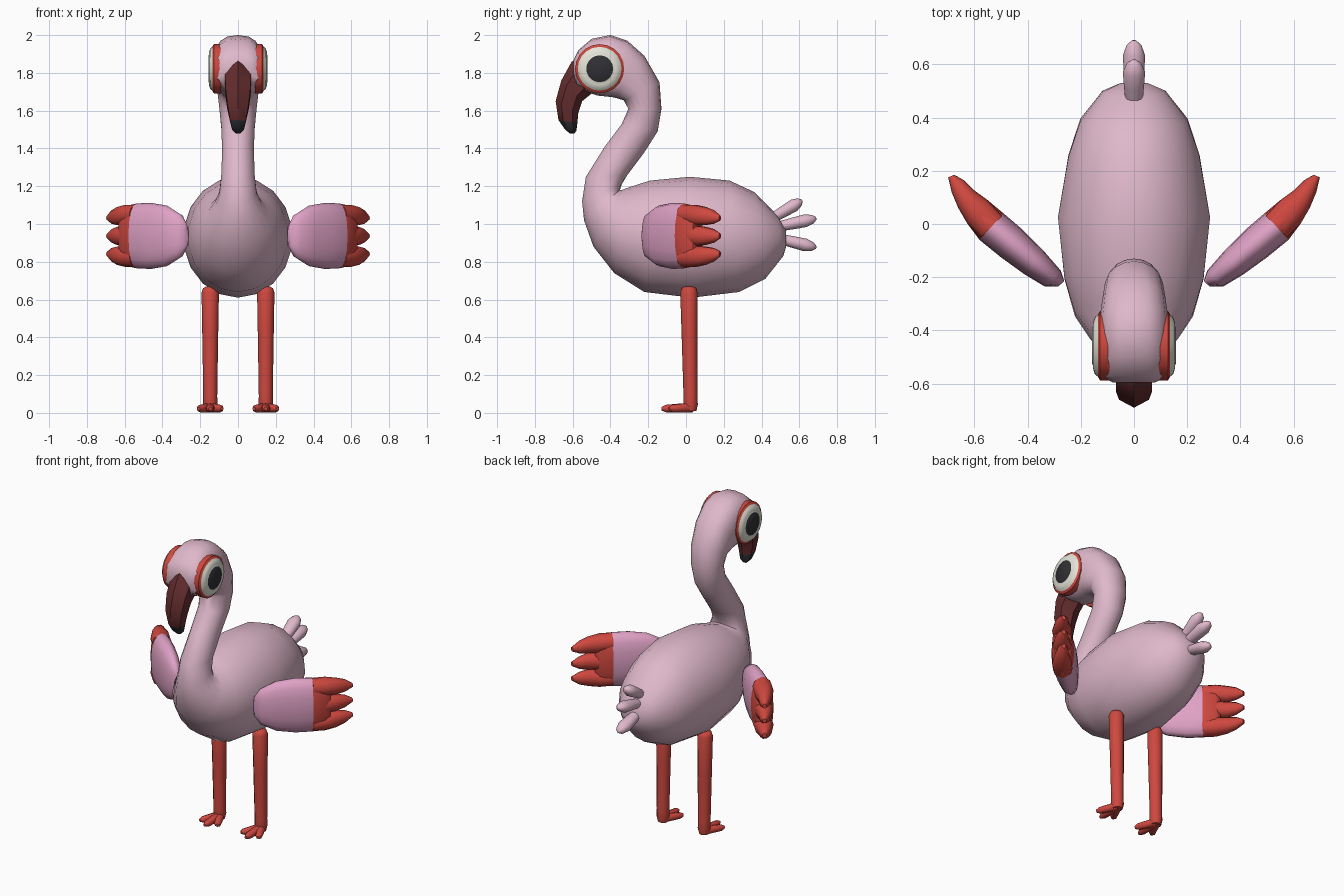
import bpy, bmesh, math
from mathutils import Vector

cube = bpy.data.objects.get("Cube")
if cube:
    bpy.data.objects.remove(cube)


def material(name, rgb):
    m = bpy.data.materials.new(name)
    m.use_nodes = True
    m.diffuse_color = (*rgb, 1)
    m.node_tree.nodes["Principled BSDF"].inputs["Base Color"].default_value = (*rgb, 1)
    return m


PINK = material("pale pink", (0.74, 0.48, 0.59))
ROSE = material("rose pink", (0.74, 0.36, 0.56))
RED = material("coral red", (0.62, 0.065, 0.05))
MAROON = material("beak maroon", (0.13, 0.026, 0.027))
BLACK = material("charcoal", (0.03, 0.03, 0.035))
WHITE = material("eye white", (0.77, 0.77, 0.68))


def loft(name, rings, mats, sides=16, band=lambda i: 0):
    """Skin rings of (centre, u, v, power); band(i) gives the material slot of segment i."""
    bm = bmesh.new()
    loops = []
    for c, u, v, p in rings:
        loop = []
        for k in range(sides):
            t = math.tau * k / sides
            cu, sv = (math.copysign(abs(f) ** p, f) for f in (math.cos(t), math.sin(t)))
            loop.append(bm.verts.new(Vector(c) + Vector(u) * cu + Vector(v) * sv))
        loops.append(loop)
    last = len(rings) - 2
    for i in range(last + 1):
        for k in range(sides):
            n = (k + 1) % sides
            f = bm.faces.new((loops[i][k], loops[i][n], loops[i + 1][n], loops[i + 1][k]))
            f.material_index = band(i)
    bm.faces.new(loops[0]).material_index = band(0)
    bm.faces.new(loops[-1]).material_index = band(last)
    bmesh.ops.recalc_face_normals(bm, faces=bm.faces)
    me = bpy.data.meshes.new(name)
    bm.to_mesh(me)
    bm.free()
    for m in mats:
        me.materials.append(m)
    ob = bpy.data.objects.new(name, me)
    bpy.context.collection.objects.link(ob)
    return ob


def span(a, b, half, p=1.0):
    """Ring between two opposite points, with a half axis across."""
    a, b = Vector(a), Vector(b)
    return ((a + b) / 2, (a - b) / 2, half, p)


def tube(name, a, b, steps, mat, flat=1.0, sides=10):
    """Straight tube from a to b; steps are (fraction, radius)."""
    a, b = Vector(a), Vector(b)
    d = (b - a).normalized()
    ref = Vector((0, 1, 0)) if abs(d.z) > 0.9 else Vector((0, 0, 1))
    u = d.cross(ref).normalized()
    v = u.cross(d)
    return loft(name, [(a.lerp(b, t), u * r, v * r * flat, 1) for t, r in steps], [mat], sides)


# Body, neck and head in one skin: back y z, front y z, half width
profile = [
    (0.53, 0.97, 0.53, 0.88, 0.05), (0.48, 1.05, 0.515, 0.83, 0.12),
    (0.36, 1.17, 0.42, 0.71, 0.205), (0.23, 1.23, 0.28, 0.64, 0.25),
    (0.02, 1.25, 0.03, 0.61, 0.29), (-0.19, 1.23, -0.22, 0.64, 0.265),
    (-0.30, 1.195, -0.38, 0.74, 0.225), (-0.34, 1.18, -0.49, 0.88, 0.17),
    (-0.35, 1.18, -0.54, 1.02, 0.125), (-0.34, 1.21, -0.55, 1.12, 0.10),
    (-0.31, 1.26, -0.53, 1.25, 0.09), (-0.22, 1.38, -0.43, 1.41, 0.085),
    (-0.15, 1.49, -0.34, 1.53, 0.09), (-0.13, 1.61, -0.305, 1.61, 0.10),
    (-0.14, 1.75, -0.33, 1.655, 0.11), (-0.22, 1.89, -0.38, 1.67, 0.12),
    (-0.31, 1.97, -0.42, 1.675, 0.13), (-0.40, 2.0, -0.47, 1.68, 0.13),
    (-0.50, 1.98, -0.53, 1.70, 0.128), (-0.57, 1.92, -0.58, 1.73, 0.12),
    (-0.595, 1.87, -0.595, 1.78, 0.08),
]
loft("body", [span((0, a, b), (0, c, d), (w, 0, 0), 0.78 if a < -0.21 and b > 1.8 else 1)
              for a, b, c, d, w in profile], [PINK], 18)

# Hooked beak with a dark tip
beak = [
    (-0.56, 1.875, -0.48, 1.70, 0.07), (-0.605, 1.86, -0.50, 1.69, 0.08),
    (-0.66, 1.76, -0.55, 1.65, 0.077), (-0.69, 1.65, -0.57, 1.59, 0.065),
    (-0.675, 1.55, -0.575, 1.535, 0.048), (-0.64, 1.50, -0.58, 1.495, 0.035),
    (-0.615, 1.48, -0.59, 1.48, 0.015),
]
loft("beak", [span((0, a, b), (0, c, d), (w, 0, 0)) for a, b, c, d, w in beak],
     [MAROON, BLACK], 6, lambda i: int(i > 3))

# Tail feathers
for label, start, end in (("upper", (0.44, 1.02), (0.615, 1.125)),
                          ("middle", (0.46, 0.98), (0.69, 1.03)),
                          ("lower", (0.46, 0.93), (0.69, 0.875))):
    tube(label + "_tail_feather", (0, *start), (0, *end),
         [(0, 0.03), (0.45, 0.038), (0.75, 0.042), (0.92, 0.028), (1, 0.008)], PINK, 0.85)

# Wing outline from above: front x y, back x y, half height
wing = [
    (0.285, -0.235, 0.262, -0.215, 0.06), (0.335, -0.235, 0.275, -0.175, 0.115),
    (0.41, -0.19, 0.34, -0.10, 0.16), (0.50, -0.125, 0.42, -0.02, 0.175),
    (0.58, -0.06, 0.49, 0.04, 0.172), (0.625, 0.0, 0.55, 0.09, 0.16),
    (0.635, 0.035, 0.585, 0.09, 0.13),
]
finger = [
    (0.575, -0.05, 0.495, 0.03, 0.05), (0.625, 0.0, 0.55, 0.09, 0.056),
    (0.66, 0.06, 0.605, 0.13, 0.05), (0.685, 0.12, 0.64, 0.165, 0.037),
    (0.698, 0.175, 0.675, 0.185, 0.014),
]
WING_Z = 0.937

for side, s in (("left", 1), ("right", -1)):
    def wing_rings(rows, z, lean=0.0):
        return [span((s * a, b, z + lean * i), (s * c, d, z + lean * i), (0, 0, h), 0.9)
                for i, (a, b, c, d, h) in enumerate(rows)]

    loft(side + "_wing", wing_rings(wing, WING_Z), [ROSE, RED], 16, lambda i: int(i > 3))
    for label, k in (("upper", 1), ("middle", 0), ("lower", -1)):
        loft(f"{side}_{label}_wing_feather",
             wing_rings(finger, WING_Z + 0.115 * k, -0.005 * k), [RED], 10)

    # Eye: red rim, white dome and dark pupil
    eye = [(0.09, 0.13), (0.128, 0.13), (0.136, 0.116), (0.147, 0.108),
           (0.154, 0.085), (0.155, 0.071), (0.157, 0.069)]
    loft(side + "_eye", [((s * x, -0.457, 1.822), (0, r, 0), (0, 0, r), 1) for x, r in eye],
         [RED, WHITE, BLACK], 20, lambda i: 0 if i < 2 else 1 if i < 5 else 2)

    # Leg and three-toed foot
    lx = s * 0.147
    tube(side + "_leg", (lx, 0.025, 0.01), (lx, 0.015, 0.67),
         [(0, 0.03), (0.05, 0.038), (0.12, 0.037), (0.6, 0.042), (0.95, 0.046),
          (0.985, 0.038), (1, 0.02)], RED, 1.0, 12)
    for label, dx, ty in (("inner", -0.062, -0.09), ("middle", 0, -0.13), ("outer", 0.062, -0.09)):
        tube(f"{side}_{label}_toe", (lx, 0.03, 0.028), (lx + s * dx, ty, 0.022),
             [(0, 0.028), (0.5, 0.024), (0.85, 0.021), (1, 0.01)], RED, 0.95, 8)

# Smooth shading with crisp edges kept
bpy.ops.object.select_all(action="DESELECT")
parts = [o for o in bpy.context.scene.objects if o.type == "MESH"]
for o in parts:
    o.select_set(True)
bpy.context.view_layer.objects.active = parts[0]
bpy.ops.object.shade_smooth_by_angle(angle=math.radians(50))
